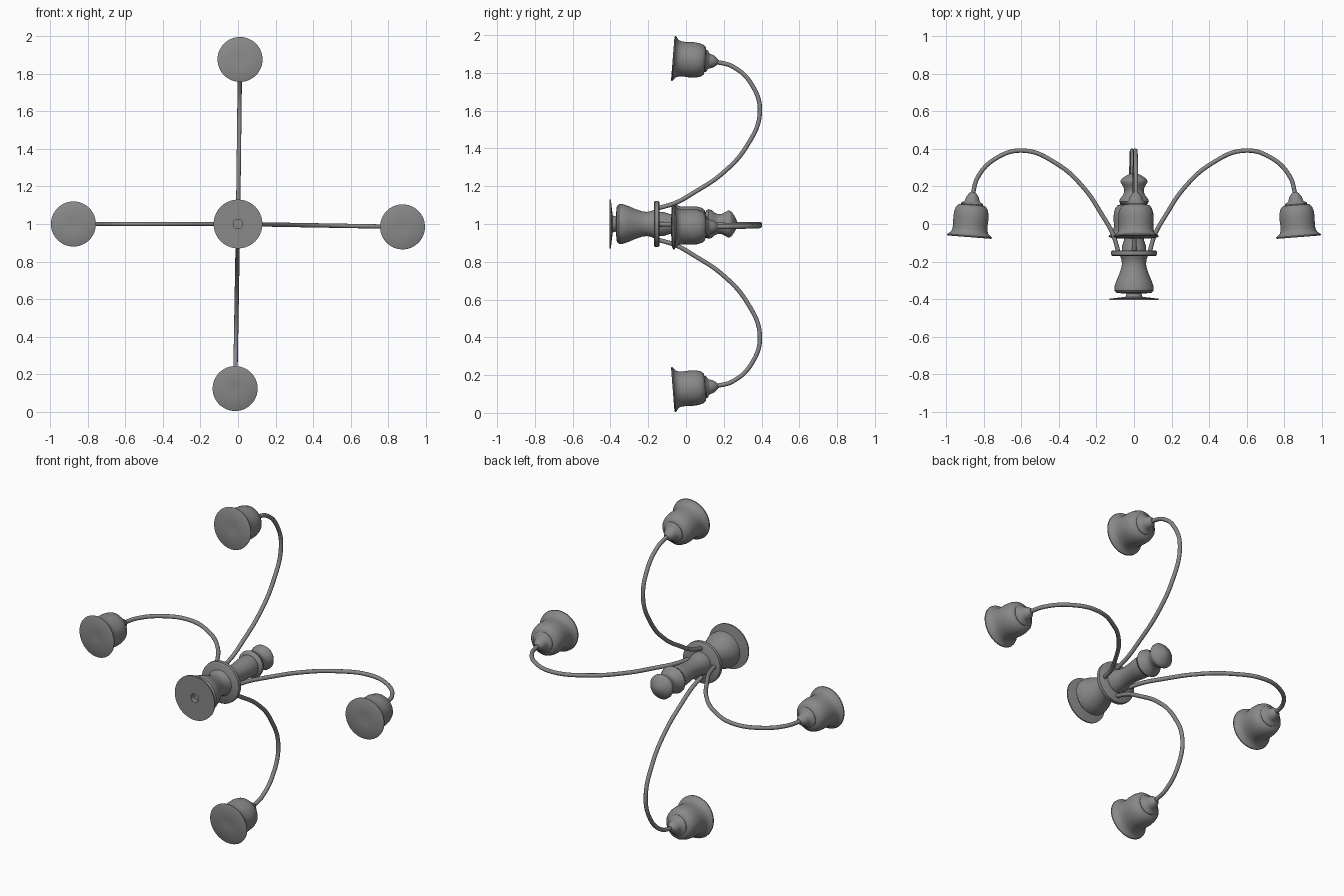
import bpy, bmesh
from math import radians, cos, sin, tau
from mathutils import Matrix

if "Cube" in bpy.data.objects:
    bpy.data.objects.remove(bpy.data.objects["Cube"])

# local z of a turned part points along +y of the fixture
ALONG_Y = Matrix.Rotation(radians(-90), 4, 'X')
HUB = Matrix.Translation((0, 0, 1))

METAL = bpy.data.materials.new("dark_grey_metal")
METAL.diffuse_color = (.25, .25, .25, 1)
METAL.use_nodes = True
METAL.node_tree.nodes["Principled BSDF"].inputs["Base Color"].default_value = METAL.diffuse_color


def place(name, data, matrix):
    data.materials.append(METAL)
    ob = bpy.data.objects.new(name, data)
    ob.matrix_world = matrix
    bpy.context.collection.objects.link(ob)
    return ob


def lathe(name, profile, matrix, sides=48):
    """Turn (radius, height) points around local z."""
    bm = bmesh.new()
    rings = []
    for r, h in profile:
        if r == 0:
            rings.append([bm.verts.new((0, 0, h))] * sides)
        else:
            rings.append([bm.verts.new((r * cos(tau * i / sides), r * sin(tau * i / sides), h))
                          for i in range(sides)])
    for a, b in zip(rings, rings[1:]):
        for i in range(sides):
            j = (i + 1) % sides
            bm.faces.new(list(dict.fromkeys((a[i], a[j], b[j], b[i]))))
    bmesh.ops.recalc_face_normals(bm, faces=bm.faces)
    me = bpy.data.meshes.new(name)
    bm.to_mesh(me)
    bm.free()
    me.shade_smooth()
    me.set_sharp_from_angle(angle=radians(40))
    return place(name, me, matrix)


def tube(name, points, radius, matrix):
    """Round tube through (radial, y) points in the arm's plane."""
    cu = bpy.data.curves.new(name, 'CURVE')
    cu.dimensions = '3D'
    cu.bevel_depth = radius
    cu.bevel_resolution = 4
    cu.resolution_u = 10
    cu.use_fill_caps = True
    sp = cu.splines.new('BEZIER')
    sp.bezier_points.add(len(points) - 1)
    for bp, (r, y) in zip(sp.bezier_points, points):
        bp.co = (r, y, 0)
        bp.handle_left_type = bp.handle_right_type = 'AUTO'
    return place(name, cu, matrix)


# mounting plate with a small centre hole
lathe("mounting_plate", [(0, -.375), (.025, -.375), (.025, -.405), (.13, -.405),
                         (.13, -.398), (.045, -.388), (.04, -.37), (.04, -.36), (0, -.36)],
      HUB @ ALONG_Y)

# flared lower body
lathe("lower_body", [(0, -.37), (.06, -.37), (.095, -.366), (.105, -.355), (.105, -.335),
                     (.095, -.305), (.08, -.27), (.068, -.235), (.064, -.21),
                     (.068, -.185), (.078, -.165), (0, -.165)], HUB @ ALONG_Y)

# collar that carries the arms
lathe("arm_collar", [(0, -.17), (.115, -.17), (.121, -.165), (.122, -.155),
                     (.121, -.145), (.115, -.14), (0, -.14)], HUB @ ALONG_Y)

# stem and finial
lathe("stem", [(0, -.145), (.065, -.145), (.064, -.12), (.054, -.09), (.05, -.05), (.053, 0),
               (.058, .04), (.062, .08), (.06, .115), (0, .115)], HUB @ ALONG_Y)
lathe("finial", [(0, .098), (.055, .1), (.072, .108), (.079, .12), (.074, .135), (.06, .152),
                 (.052, .17), (.052, .185), (.06, .203), (.071, .222), (.071, .232),
                 (.062, .244), (.045, .255), (.03, .264), (.014, .27), (0, .272)],
      HUB @ ALONG_Y)

# four curved arms, each ending in a bell shade
ARM = [(.083, -.15), (.112, -.055), (.165, .04), (.27, .195), (.41, .32), (.59, .391),
       (.735, .35), (.832, .25), (.86, .155)]
SHADE = [(0, .004), (.03, .002), (.115, 0), (.12, .003), (.119, .008), (.108, .016),
         (.098, .026), (.093, .042), (.092, .07), (.094, .10), (.092, .13), (.085, .155),
         (.072, .17), (.045, .176)]
CAP = [(0, .168), (.058, .168), (.06, .176), (.056, .183), (.046, .187), (.039, .194),
       (.036, .206), (.032, .217), (.022, .23), (.013, .24), (0, .24)]
TILT = radians(4.5)

for tag, angle in (("right", -1), ("top", 89.3), ("left", 180), ("bottom", 269)):
    frame = HUB @ Matrix.Rotation(-radians(angle), 4, 'Y')
    tube("arm_" + tag, ARM, .0115, frame)
    bell = frame @ Matrix.Translation((.877, -.07, 0)) @ Matrix.Rotation(TILT, 4, 'Z') @ ALONG_Y
    lathe("shade_" + tag, SHADE, bell)
    lathe("shade_cap_" + tag, CAP, bell)
